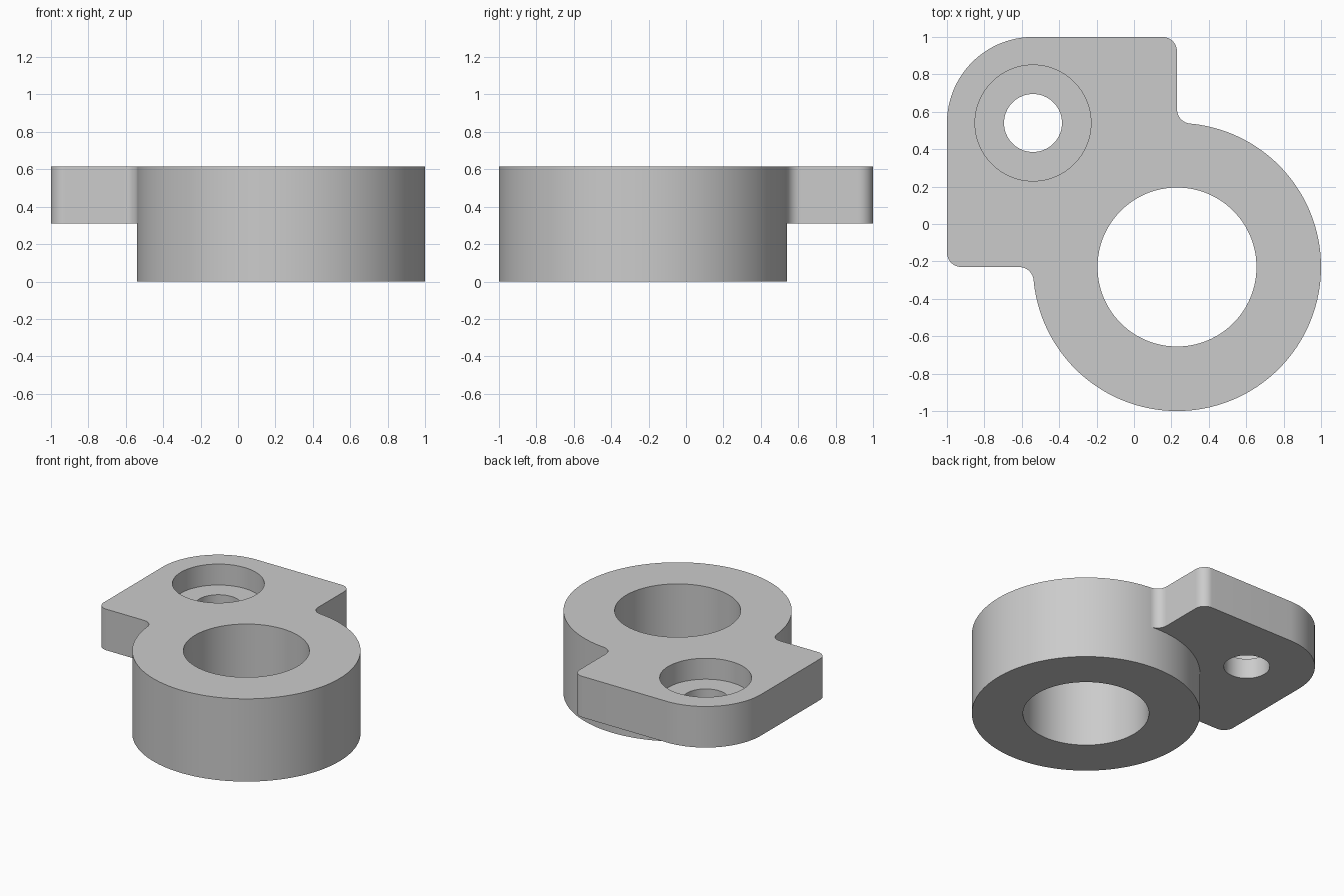
import bpy, bmesh
from math import sin, cos, pi, sqrt, atan2

if "Cube" in bpy.data.objects:
    bpy.data.objects.remove(bpy.data.objects["Cube"])

H, MID = 0.616, 0.31            # full height, underside of the tab
C, R, BORE = 0.23, 0.77, 0.425  # ring centre offset, radius, bore
T, TAB_R, F = 0.54, 0.46, 0.077 # tab hole offset, tab rounding, fillet
SEAT = 0.46                     # counterbore floor

grey = bpy.data.materials.new("plain grey")
grey.use_nodes = True
grey.diffuse_color = (0.6, 0.6, 0.6, 1)
grey.node_tree.nodes["Principled BSDF"].inputs["Base Color"].default_value = grey.diffuse_color


def arc(cx, cy, r, a0, a1, n):
    return [(cx + r * cos(a0 + (a1 - a0) * i / n),
             cy + r * sin(a0 + (a1 - a0) * i / n)) for i in range(n + 1)]


def prism(name, outline, z0, z1):
    bm = bmesh.new()
    face = bm.faces.new([bm.verts.new((x, y, z0)) for x, y in outline])
    top = bmesh.ops.extrude_face_region(bm, geom=[face])["geom"]
    bmesh.ops.translate(bm, vec=(0, 0, z1 - z0),
                        verts=[v for v in top if isinstance(v, bmesh.types.BMVert)])
    bmesh.ops.recalc_face_normals(bm, faces=bm.faces)
    mesh = bpy.data.meshes.new(name)
    bm.to_mesh(mesh)
    bm.free()
    mesh.materials.append(grey)
    ob = bpy.data.objects.new(name, mesh)
    bpy.context.collection.objects.link(ob)
    return ob


def disc(name, x, y, r, z0, z1, n=128):
    return prism(name, arc(x, y, r, 0, 2 * pi, n)[:-1], z0, z1)


def combine(target, tool, operation):
    mod = target.modifiers.new(operation, "BOOLEAN")
    mod.operation, mod.object, mod.solver = operation, tool, "EXACT"
    tool.hide_render = True
    bpy.context.view_layer.objects.active = target
    bpy.ops.object.modifier_apply(modifier=mod.name)
    bpy.data.objects.remove(tool)


# Ring body
body = disc("clamp_body", C, -C, R, 0, H, 160)

# Tab outline: half of it, mirrored across the diagonal
rise = sqrt((R + F) ** 2 - F ** 2)
half = arc(C + F, rise - C, F, atan2(-rise, -F), -pi, 12)
half += arc(C - F, 1 - F, F, 0, pi / 2, 12)
half += arc(-T, T, TAB_R, pi / 2, 3 * pi / 4, 20)
mirrored = [(-y, -x) for x, y in reversed(half[:-1])]
tab = prism("tab", [(C, -C)] + half + mirrored, MID, H)
combine(body, tab, "UNION")

# Main bore, screw hole and counterbore
combine(body, disc("bore_cutter", C, -C, BORE, -0.1, H + 0.1), "DIFFERENCE")
combine(body, disc("hole_cutter", -T, T, 0.155, 0, H + 0.1, 64), "DIFFERENCE")
combine(body, disc("counterbore_cutter", -T, T, 0.31, SEAT, H + 0.1, 96), "DIFFERENCE")

# Smooth curved walls, crisp rims
bpy.ops.object.select_all(action="DESELECT")
body.select_set(True)
bpy.context.view_layer.objects.active = body
bpy.ops.object.shade_smooth_by_angle(angle=pi / 6)
